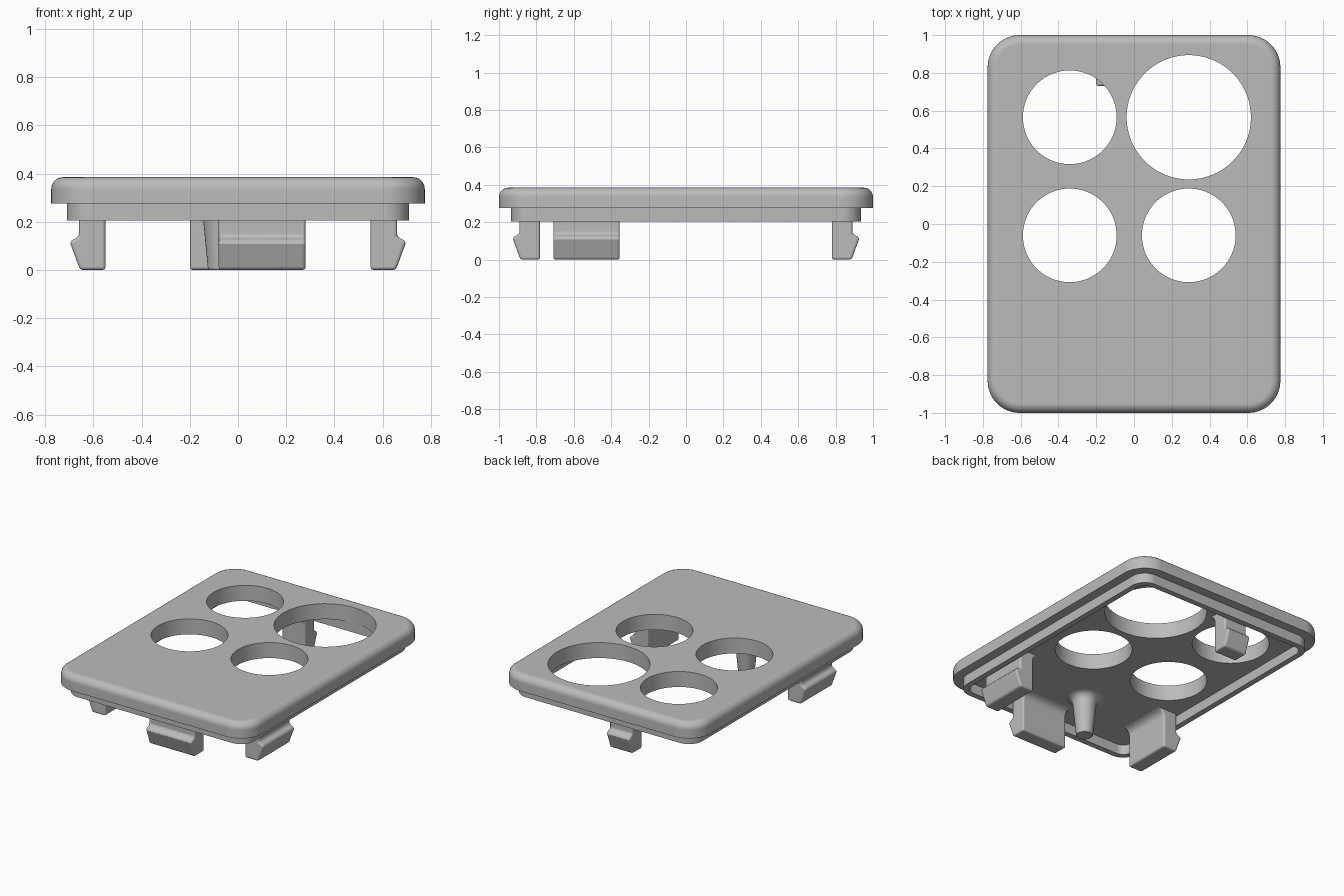
import bpy, bmesh
from math import sin, cos, pi, radians
from mathutils import Matrix, Vector

default = bpy.data.objects.get("Cube")
if default:
    bpy.data.objects.remove(default)

# One grey plastic for every part
GREY = (0.5, 0.5, 0.5, 1)
plastic = bpy.data.materials.new("grey_plastic")
plastic.use_nodes = True
plastic.diffuse_color = GREY
plastic.node_tree.nodes["Principled BSDF"].inputs["Base Color"].default_value = GREY

TOP, UNDERSIDE, RIM = 0.385, 0.275, 0.205
HALF_X, HALF_Y, CORNER, FILLET = 0.775, 1.0, 0.17, 0.05


def make_object(name, bm):
    bmesh.ops.recalc_face_normals(bm, faces=bm.faces)
    mesh = bpy.data.meshes.new(name)
    bm.to_mesh(mesh)
    bm.free()
    mesh.materials.append(plastic)
    obj = bpy.data.objects.new(name, mesh)
    bpy.context.collection.objects.link(obj)
    return obj


def select(obj):
    bpy.ops.object.select_all(action='DESELECT')
    obj.select_set(True)
    bpy.context.view_layer.objects.active = obj


def finish(obj):
    select(obj)
    bpy.ops.object.shade_smooth_by_angle(angle=radians(30))
    normals = obj.modifiers.new("flat_face_normals", 'WEIGHTED_NORMAL')
    normals.keep_sharp = True


def loft(bm, rings):
    """Join closed point rings into a skin and cap both ends."""
    loops = [[bm.verts.new(p) for p in ring] for ring in rings]
    n = len(loops[0])
    for a, b in zip(loops, loops[1:]):
        for i in range(n):
            j = (i + 1) % n
            bm.faces.new((a[i], a[j], b[j], b[i]))
    bm.faces.new(loops[0])
    bm.faces.new(loops[-1])


def rounded_rect(inset, z, steps=12):
    r = CORNER - inset
    points = []
    for quarter, (sx, sy) in enumerate([(1, 1), (-1, 1), (-1, -1), (1, -1)]):
        for i in range(steps + 1):
            a = (quarter + i / steps) * pi / 2
            points.append((sx * (HALF_X - CORNER) + r * cos(a),
                           sy * (HALF_Y - CORNER) + r * sin(a), z))
    return points


def circle(x, y, r, z, sides=32):
    return [(x + r * cos(2 * pi * i / sides), y + r * sin(2 * pi * i / sides), z)
            for i in range(sides)]


# Cover plate with a hollow rim underneath and a rounded top edge
section = [(0.105, UNDERSIDE), (0.105, RIM), (0.065, RIM), (0.065, UNDERSIDE), (0, UNDERSIDE)]
for i in range(7):
    a = i / 6 * pi / 2
    section.append((FILLET * (1 - cos(a)), TOP - FILLET + FILLET * sin(a)))
bm = bmesh.new()
loft(bm, [rounded_rect(inset, z) for inset, z in section])
plate = make_object("cover_plate", bm)

# Four round openings
bm = bmesh.new()
for x, y, r in [(-0.34, 0.565, 0.248), (0.29, 0.565, 0.329),
                (-0.34, -0.06, 0.248), (0.29, -0.06, 0.248)]:
    loft(bm, [circle(x, y, r, z, 96) for z in (UNDERSIDE - 0.04, TOP + 0.1)])
cutter = make_object("opening_cutter", bm)
cutter.hide_render = True
cut = plate.modifiers.new("openings", 'BOOLEAN')
cut.operation = 'DIFFERENCE'
cut.solver = 'EXACT'
cut.object = cutter
select(plate)
bpy.ops.object.modifier_apply(modifier=cut.name)
bpy.data.objects.remove(cutter)
finish(plate)


# Snap clips: barbed hook profile (outward distance, height) extruded sideways
def snap_clip(name, origin, angle, width):
    profile = [(0.11, 0.3), (0.11, 0.138), (0.145, 0.12), (0.145, 0.108),
               (0.105, 0), (0, 0)]
    for i in range(7):
        a = i / 6 * pi / 2
        profile.append((-0.05 * (1 - cos(a)), 0.225 + 0.05 * sin(a)))
    profile.append((-0.05, 0.3))
    turn = Matrix.Translation(Vector(origin)) @ Matrix.Rotation(angle, 4, 'Z')
    bm = bmesh.new()
    loft(bm, [[turn @ Vector((d, side * width / 2, z)) for d, z in profile]
              for side in (-1, 1)])
    clip = make_object(name, bm)
    bevel = clip.modifiers.new("soft_edges", 'BEVEL')
    bevel.width = 0.012
    bevel.segments = 3
    bevel.limit_method = 'ANGLE'
    bevel.angle_limit = radians(35)
    bevel.use_clamp_overlap = False
    finish(clip)


snap_clip("left_clip", (0.55, -0.532, 0), 0, 0.355)
snap_clip("right_clip", (-0.55, -0.532, 0), pi, 0.355)
snap_clip("front_clip", (0.1, -0.78, 0), -pi / 2, 0.36)
snap_clip("back_clip", (-0.11, 0.78, 0), pi / 2, 0.18)

# Tapered locating peg, flared where it meets the plate
shape = [(0.05, 0), (0.055, 0.006), (0.076, 0.225)]
for i in range(1, 7):
    a = i / 6 * pi / 2
    shape.append((0.076 + 0.05 * (1 - cos(a)), 0.225 + 0.05 * sin(a)))
shape.append((0.126, 0.285))
bm = bmesh.new()
loft(bm, [circle(-0.07, -0.58, r, z) for r, z in shape])
finish(make_object("locating_peg", bm))
